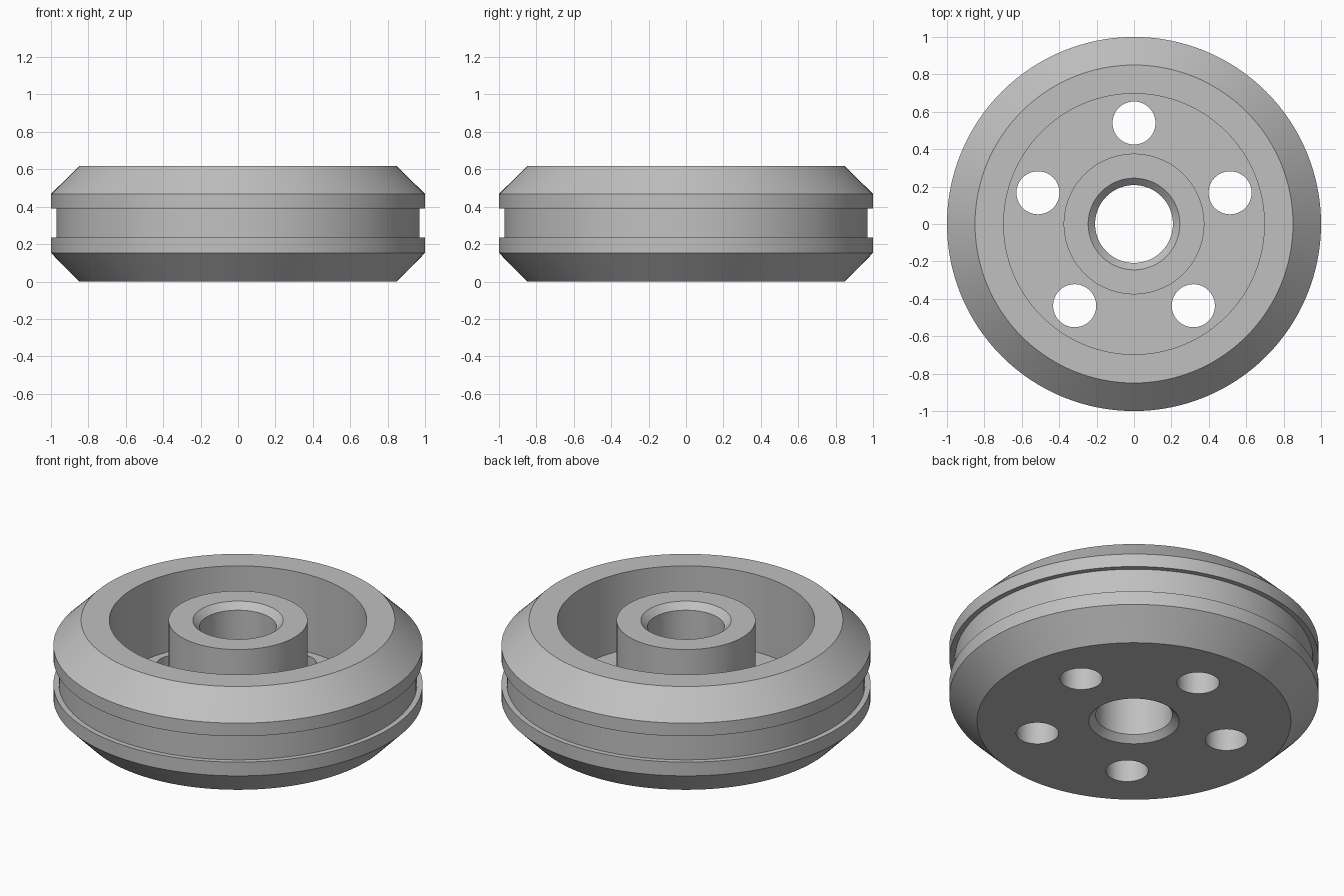
import bpy, bmesh, math
from mathutils import Matrix

cube = bpy.data.objects.get("Cube")
if cube:
    bpy.data.objects.remove(cube, do_unlink=True)

SEGMENTS = 128
HEIGHT = 0.617
FLOOR = 0.155
HOLES = 5

grey = bpy.data.materials.new("plain grey")
grey.use_nodes = True
colour = (0.53, 0.53, 0.53, 1)
grey.diffuse_color = colour
grey.node_tree.nodes["Principled BSDF"].inputs["Base Color"].default_value = colour


def add_object(name, bm):
    bmesh.ops.recalc_face_normals(bm, faces=bm.faces)
    mesh = bpy.data.meshes.new(name)
    bm.to_mesh(mesh)
    bm.free()
    obj = bpy.data.objects.new(name, mesh)
    bpy.context.collection.objects.link(obj)
    mesh.materials.append(grey)
    return obj


def lathe(name, profile):
    """Revolve a closed (radius, height) outline around z."""
    bm = bmesh.new()
    rings = []
    for i in range(SEGMENTS):
        a = 2 * math.pi * i / SEGMENTS
        rings.append([bm.verts.new((r * math.cos(a), r * math.sin(a), z))
                      for r, z in profile])
    for i, ring in enumerate(rings):
        after = rings[(i + 1) % SEGMENTS]
        for j in range(len(profile)):
            k = (j + 1) % len(profile)
            bm.faces.new((ring[j], after[j], after[k], ring[k]))
    return add_object(name, bm)


# Wheel body: bevelled rim with a belt groove, recessed top, central hub and bore
wheel = lathe("pulley_wheel", [
    (0.245, 0), (0.85, 0), (1, 0.153), (1, 0.235), (0.97, 0.235),
    (0.97, 0.39), (1, 0.39), (1, 0.468), (0.85, HEIGHT), (0.697, HEIGHT),
    (0.697, FLOOR), (0.376, FLOOR), (0.376, HEIGHT), (0.245, HEIGHT),
    (0.208, HEIGHT - 0.037), (0.208, 0.037),
])

# Ring of round holes through the web
bm = bmesh.new()
for i in range(HOLES):
    a = math.pi / 2 + 2 * math.pi * i / HOLES
    place = Matrix.Translation((0.54 * math.cos(a), 0.54 * math.sin(a), FLOOR / 2))
    bmesh.ops.create_cone(bm, cap_ends=True, segments=64, radius1=0.115,
                          radius2=0.115, depth=FLOOR + 0.2, matrix=place)
cutter = add_object("hole_cutter", bm)
cutter.hide_render = True

cut = wheel.modifiers.new("web holes", "BOOLEAN")
cut.operation = "DIFFERENCE"
cut.solver = "EXACT"
cut.object = cutter

bpy.ops.object.select_all(action="DESELECT")
wheel.select_set(True)
bpy.context.view_layer.objects.active = wheel
bpy.ops.object.modifier_apply(modifier=cut.name)
bpy.data.objects.remove(cutter, do_unlink=True)
bpy.ops.object.shade_smooth_by_angle(angle=math.radians(25))
